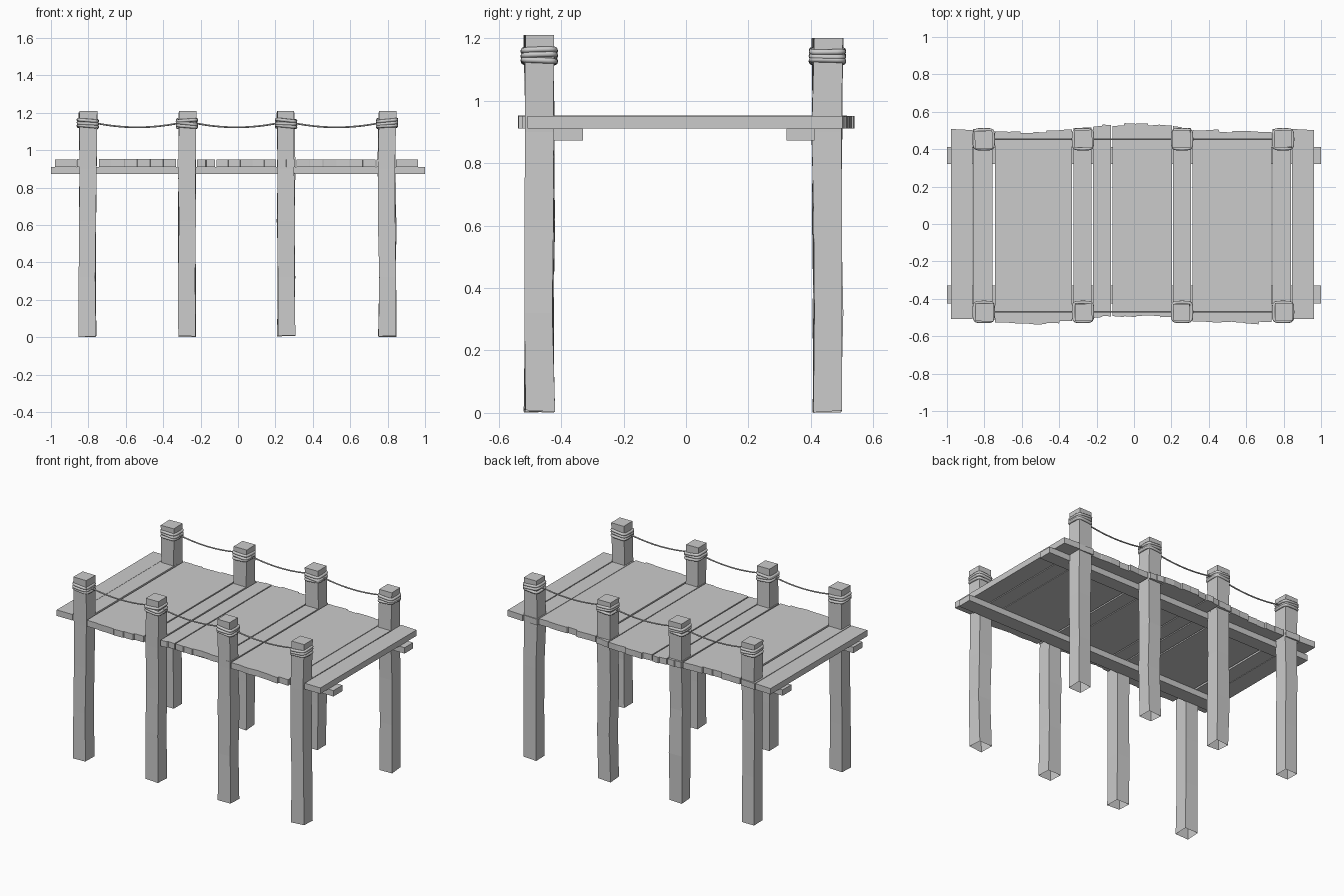
import bpy, bmesh, math, random
from mathutils import Vector

random.seed(7)
cube = bpy.data.objects.get("Cube")
if cube:
    bpy.data.objects.remove(cube)

# One plain grey for everything
grey = bpy.data.materials.new("plain grey")
grey.use_nodes = True
grey.diffuse_color = (0.6, 0.6, 0.6, 1)
grey.node_tree.nodes["Principled BSDF"].inputs["Base Color"].default_value = (0.6, 0.6, 0.6, 1)


def add_object(name, mesh):
    obj = bpy.data.objects.new(name, mesh)
    mesh.materials.clear()
    mesh.materials.append(grey)
    bpy.context.collection.objects.link(obj)
    return obj


def mesh_object(name, bm):
    bmesh.ops.recalc_face_normals(bm, faces=bm.faces)
    mesh = bpy.data.meshes.new(name)
    bm.to_mesh(mesh)
    bm.free()
    return add_object(name, mesh)


def jitter(amount):
    return random.uniform(-amount, amount)


def slab(name, outline, bottom, top):
    """Extrude a flat outline upwards."""
    bm = bmesh.new()
    face = bm.faces.new([bm.verts.new((x, y, bottom)) for x, y in outline])
    result = bmesh.ops.extrude_face_region(bm, geom=[face])
    verts = [v for v in result["geom"] if isinstance(v, bmesh.types.BMVert)]
    bmesh.ops.translate(bm, verts=verts, vec=(0, 0, top - bottom))
    return mesh_object(name, bm)


def post(name, x, y, top):
    """Slightly crooked square post, open at the foot."""
    bm = bmesh.new()
    rings = []
    for i, z in enumerate((0.0, 0.32, 0.62, 0.9, top)):
        cx, cy = x + jitter(0.004), y + jitter(0.003)
        half = 0.046 + jitter(0.002)
        turn = math.pi / 4 + jitter(0.03)
        ring = []
        for k in range(4):
            a = turn + k * math.pi / 2
            r = half * math.sqrt(2)
            foot = random.uniform(0, 0.01) if i == 0 else 0
            ring.append(bm.verts.new((cx + r * math.cos(a), cy + r * math.sin(a), z + foot)))
        rings.append(ring)
    for low, high in zip(rings, rings[1:]):
        for k in range(4):
            n = (k + 1) % 4
            bm.faces.new((low[k], low[n], high[n], high[k]))
    bm.faces.new(rings[-1])
    return mesh_object(name, bm)


def tube(name, points, radius, closed=False):
    """Round rope along a path, turned into a smooth mesh."""
    curve = bpy.data.curves.new(name, "CURVE")
    curve.dimensions = "3D"
    curve.bevel_depth = radius
    curve.bevel_resolution = 2
    curve.use_fill_caps = not closed
    spline = curve.splines.new("POLY")
    spline.points.add(len(points) - 1)
    for p, co in zip(spline.points, points):
        p.co = (*co, 1)
    spline.use_cyclic_u = closed
    helper = bpy.data.objects.new(name + "_path", curve)
    bpy.context.collection.objects.link(helper)
    bpy.context.view_layer.update()
    mesh = bpy.data.meshes.new_from_object(helper.evaluated_get(bpy.context.evaluated_depsgraph_get()))
    bpy.data.objects.remove(helper)
    mesh.name = name
    for poly in mesh.polygons:
        poly.use_smooth = True
    return add_object(name, mesh)


def wrap(name, x, y, z, tilt_x, tilt_y):
    """One tilted rope turn hugging a square post."""
    pts = []
    for i in range(24):
        a = i * math.tau / 24
        c, s = math.cos(a), math.sin(a)
        dx = math.copysign(abs(c) ** 0.4, c) * 0.051
        dy = math.copysign(abs(s) ** 0.4, s) * 0.051
        pts.append(Vector((x + dx, y + dy, z + tilt_x * dx + tilt_y * dy)))
    tube(name, pts, 0.009, True)


# Posts, rope wraps and sagging ropes on both sides
POST_X = (-0.803, -0.273, 0.257, 0.797)
for side, y, top in (("front", -0.47, 1.21), ("back", 0.453, 1.2)):
    for i, x in enumerate(POST_X):
        post(f"{side}_post_{i + 1}", x, y, top)
        for j, z in enumerate((1.127, 1.143, 1.159)):
            wrap(f"{side}_wrap_{i + 1}_{j + 1}", x, y, z, jitter(0.13), jitter(0.05))
    for i, (x0, x1) in enumerate(zip(POST_X, POST_X[1:])):
        path = []
        for k in range(17):
            t = k / 16
            path.append(Vector((x0 + (x1 - x0) * t, y, 1.122 + 0.032 * (2 * t - 1) ** 2)))
        tube(f"{side}_rope_{i + 1}", path, 0.0045)

# Long beams under the deck
for side, y0, y1 in (("front", -0.425, -0.33), ("back", 0.322, 0.412)):
    slab(f"{side}_beam", [(-1, y0), (1, y0), (1, y1), (-1, y1)], 0.872, 0.911)


def deck_shift(x):
    return 0.02 * math.cos(5.5 * x)


def ragged_edge(x0, x1, side, boards):
    """Stepped, uneven board ends along one side of the deck."""
    pts = []
    for b in range(boards):
        left = x0 + (x1 - x0) * b / boards
        right = x0 + (x1 - x0) * (b + 1) / boards
        reach = side * 0.512 + deck_shift((left + right) / 2) + jitter(0.006)
        lean = jitter(0.003)
        inset = 0.002
        pts += [(left + inset, reach - lean), (right - inset, reach + lean)]
    return pts


# Deck sections: left x, right x, number of boards
SECTIONS = ((-0.978, -0.863, 1), (-0.86, -0.757, 1), (-0.746, -0.33, 6),
            (-0.325, -0.225, 2), (-0.221, -0.12, 2), (-0.117, 0.204, 5),
            (0.206, 0.306, 2), (0.312, 0.738, 6), (0.74, 0.84, 1), (0.846, 0.962, 1))
for i, (x0, x1, boards) in enumerate(SECTIONS):
    near = ragged_edge(x0, x1, -1, boards)
    far = ragged_edge(x0, x1, 1, boards)
    if boards == 1:
        near = [(x0, -0.508), (x1, -0.508)]
        far = [(x0, 0.508), (x1, 0.502)]
    slab(f"deck_section_{i + 1}", near + far[::-1], 0.911, 0.951 + jitter(0.001))
